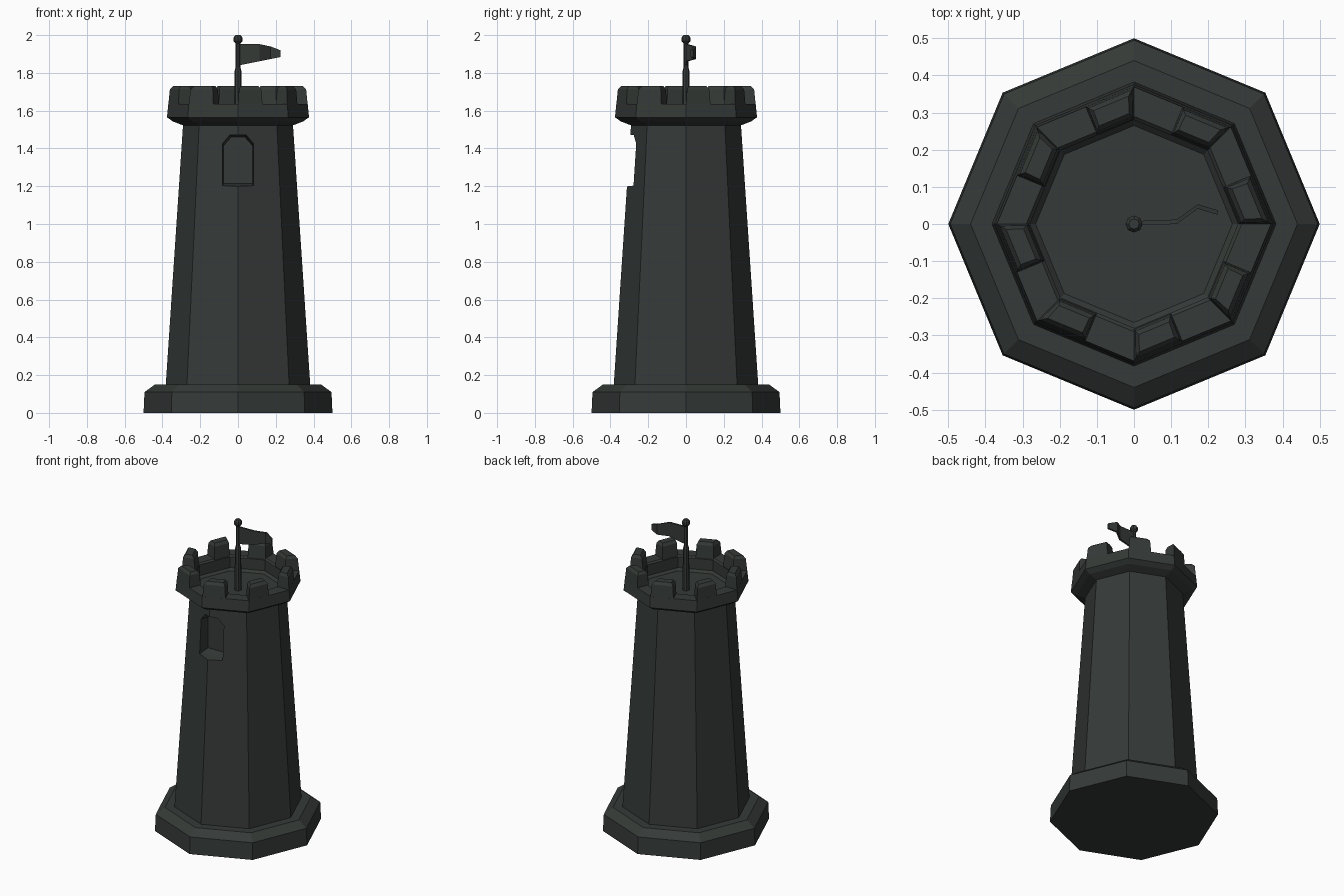
import bpy, bmesh
from math import sin, cos, pi
from mathutils import Vector

if "Cube" in bpy.data.objects:
    bpy.data.objects.remove(bpy.data.objects["Cube"])

stone = bpy.data.materials.new("dark_stone")
stone.diffuse_color = (0.035, 0.042, 0.038, 1)
stone.use_nodes = True
stone.node_tree.nodes["Principled BSDF"].inputs["Base Color"].default_value = stone.diffuse_color


def finish(bm, name):
    bmesh.ops.remove_doubles(bm, verts=bm.verts, dist=1e-5)
    bmesh.ops.recalc_face_normals(bm, faces=bm.faces)
    me = bpy.data.meshes.new(name)
    bm.to_mesh(me)
    bm.free()
    me.materials.append(stone)
    ob = bpy.data.objects.new(name, me)
    bpy.context.collection.objects.link(ob)
    return ob


def loft(bm, rings, close=False):
    """Skin equal-sized rings of points; cap the ends or join last to first."""
    rows = [[bm.verts.new(p) for p in r] for r in rings]
    n = len(rows[0])
    pairs = list(zip(rows, rows[1:])) + ([(rows[-1], rows[0])] if close else [])
    for a, b in pairs:
        for i in range(n):
            j = (i + 1) % n
            bm.faces.new((a[i], a[j], b[j], b[i]))
    if not close:
        bm.faces.new(rows[0])
        bm.faces.new(rows[-1])


def corner(k, r, z):
    return Vector((r * cos(k * pi / 4), r * sin(k * pi / 4), z))


def octagon_part(name, profile, close=False):
    bm = bmesh.new()
    loft(bm, [[corner(k, r, z) for k in range(8)] for r, z in profile], close)
    return finish(bm, name)


# Plinth and tapered tower
octagon_part("plinth", [(0.5, 0), (0.495, 0.11), (0.44, 0.15)])
tower = octagon_part("tower", [(0.383, 0.14), (0.29, 1.54)])

# Arched window niche cut into the front edge
bm = bmesh.new()
rings = []
for y, w, bot, top in [(-0.40, 0.092, 1.19, 1.48), (-0.26, 0.082, 1.205, 1.47), (-0.20, 0.076, 1.215, 1.46)]:
    rings.append([(-w, y, bot), (w, y, bot), (w, y, top - 0.045), (w - 0.04, y, top),
                  (0.04 - w, y, top), (-w, y, top - 0.045)])
loft(bm, rings)
cutter = finish(bm, "window_cutter")
cutter.hide_render = True
cutter.hide_viewport = True
cut = tower.modifiers.new("window", "BOOLEAN")
cut.object = cutter
cut.operation = "DIFFERENCE"
cut.solver = "EXACT"

# Parapet with recessed floor
octagon_part("parapet", [(0.29, 1.522), (0.345, 1.543), (0.376, 1.565), (0.369, 1.635),
                         (0.29, 1.635), (0.28, 1.625), (0.28, 1.555), (0.265, 1.54)])

# Eight merlons, each on half of a side
bm = bmesh.new()
for k in range(8):
    def at(t, r, z):
        return corner(k, r, z).lerp(corner(k + 1, r, z), t)
    rings = []
    for z, t0, t1, ri, ro in [(1.625, 0.0, 0.5, 0.283, 0.3695), (1.712, 0.02, 0.48, 0.29, 0.363),
                              (1.73, 0.06, 0.44, 0.303, 0.35)]:
        rings.append([at(t0, ri, z), at(t0, ro, z), at(t1, ro, z), at(t1, ri, z)])
    loft(bm, rings)
finish(bm, "merlons")

# Flagpole with knob
octagon_part("flagpole", [(0.022, 1.53), (0.018, 1.81), (0.013, 1.83), (0.013, 1.955),
                          (0.023, 1.968), (0.023, 1.988), (0.014, 2.0)])

# Waving flag
bm = bmesh.new()
rings = []
for x, y, lo, hi in [(0.005, 0.002, 1.84, 1.952), (0.115, 0.006, 1.862, 1.952),
                     (0.172, 0.047, 1.873, 1.94), (0.225, 0.031, 1.884, 1.92)]:
    rings.append([(x, y - 0.006, lo), (x, y + 0.006, lo), (x, y + 0.006, hi), (x, y - 0.006, hi)])
loft(bm, rings)
finish(bm, "flag")
